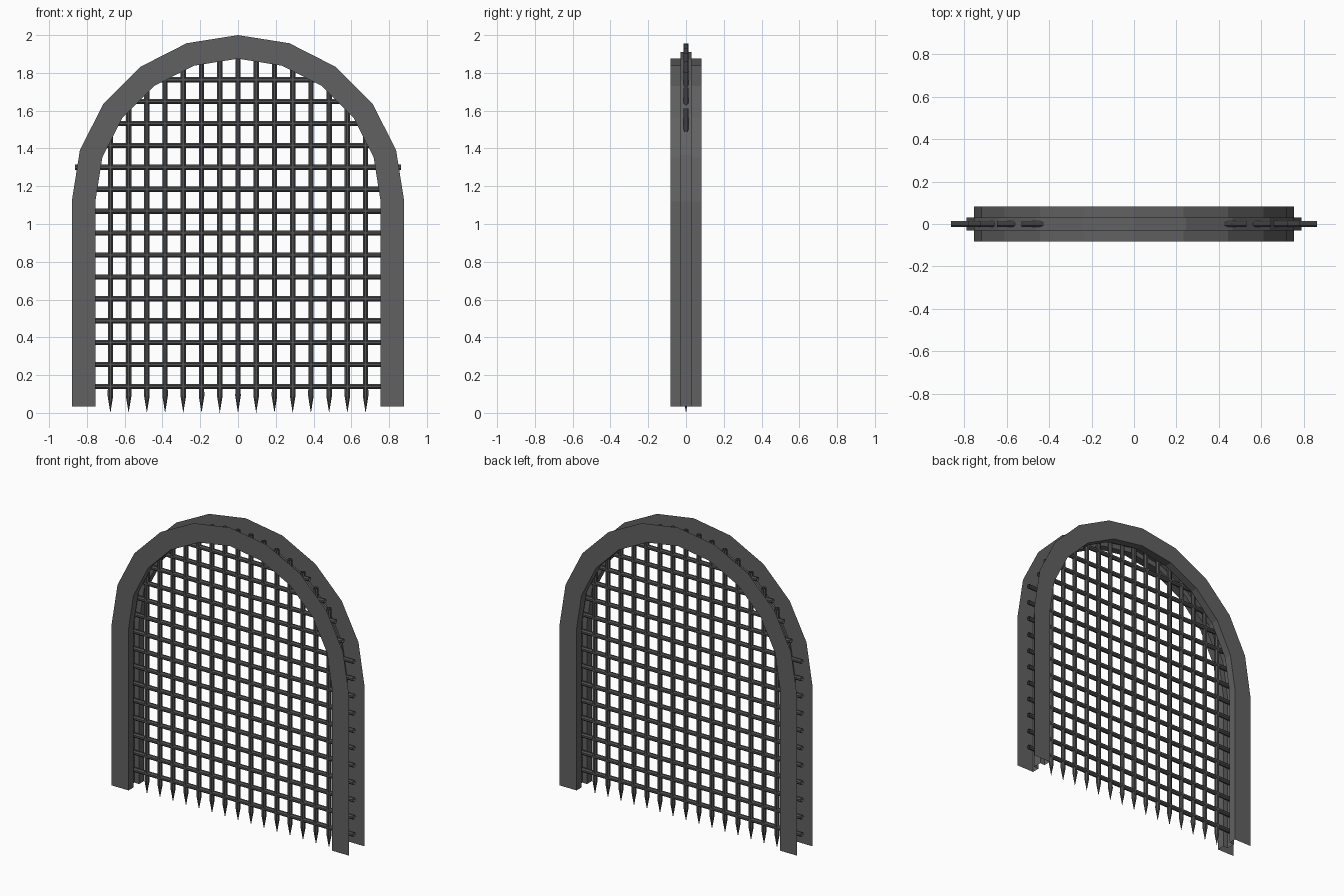
import bpy, bmesh, math

cube = bpy.data.objects.get("Cube")
if cube:
    bpy.data.objects.remove(cube, do_unlink=True)


def make_material(name, value):
    mat = bpy.data.materials.new(name)
    mat.use_nodes = True
    colour = (value, value, value, 1)
    mat.diffuse_color = colour
    mat.node_tree.nodes["Principled BSDF"].inputs["Base Color"].default_value = colour
    return mat


frame_grey = make_material("frame grey", 0.12)
bar_grey = make_material("dark iron", 0.085)

SPRING = 1.12      # height where the arch begins
BASE = 0.035       # foot of the frame
R_IN, R_GROOVE, R_OUT = 0.755, 0.79, 0.88
HALF_DEPTH, HALF_GROOVE = 0.082, 0.03
BAR_R, BAR_SIDES = 0.015, 8
R_STUB = 0.835     # bars end here, just beyond the groove
SPACING_X, SPACING_Z = 0.0965, 0.116


def add_object(name, bm, mat):
    mesh = bpy.data.meshes.new(name)
    bm.to_mesh(mesh)
    bm.free()
    mesh.materials.append(mat)
    obj = bpy.data.objects.new(name, mesh)
    bpy.context.collection.objects.link(obj)
    return obj


def skin(bm, rings, closed):
    """Join neighbouring rings of vertices with quads."""
    for a, b in zip(rings, rings[1:]):
        n = len(a)
        for i in range(n if closed else n - 1):
            j = (i + 1) % n
            bm.faces.new((a[i], a[j], b[j], b[i]))


# Arched frame: open-backed section with a groove, swept along the arch
section = [(R_OUT, -HALF_DEPTH), (R_IN, -HALF_DEPTH), (R_IN, -HALF_GROOVE),
           (R_GROOVE, -HALF_GROOVE), (R_GROOVE, HALF_GROOVE),
           (R_IN, HALF_GROOVE), (R_IN, HALF_DEPTH), (R_OUT, HALF_DEPTH)]
stations = [(0, BASE)] + [(math.radians(18 * i), SPRING) for i in range(11)]
stations.append((math.pi, BASE))
bm = bmesh.new()
rings = [[bm.verts.new((r * math.cos(a), y, z + r * math.sin(a))) for r, y in section]
         for a, z in stations]
skin(bm, rings, False)
# Outward means towards the front on the front plate
bm.faces.ensure_lookup_table()
bm.normal_update()
if bm.faces[0].normal.y > 0:
    bmesh.ops.reverse_faces(bm, faces=bm.faces[:])
add_object("arched_frame", bm, frame_grey)


def add_bar(name, profile, place):
    """Lathe a bar; profile holds (distance along, radius), place maps to space."""
    bm = bmesh.new()
    rings = []
    for t, r in profile:
        ring = []
        for k in range(BAR_SIDES):
            a = math.tau * (k + 0.5) / BAR_SIDES
            ring.append(bm.verts.new(place(t, r * math.cos(a), r * math.sin(a))))
        rings.append(ring)
    skin(bm, rings, True)
    bmesh.ops.remove_doubles(bm, verts=bm.verts[:], dist=0.0001)
    bmesh.ops.recalc_face_normals(bm, faces=bm.faces[:])
    add_object(name, bm, bar_grey)


# Upright bars with spiked feet
for i in range(-7, 8):
    x = i * SPACING_X
    top = SPRING + math.sqrt(R_STUB ** 2 - x ** 2)
    profile = [(0, 0), (0.09, 0.016), (0.13, BAR_R), (top, BAR_R)]
    add_bar("upright_bar", profile, lambda t, u, v: (x + u, v, t))

# Cross bars, shortened where the arch curves in
for i in range(15):
    z = 0.14 + i * SPACING_Z
    rise = z - SPRING
    end = 0.862 if rise < 0.2 else math.sqrt(R_STUB ** 2 - rise ** 2)
    add_bar("cross_bar", [(-end, BAR_R), (end, BAR_R)], lambda t, u, v: (t, u, z + v))
